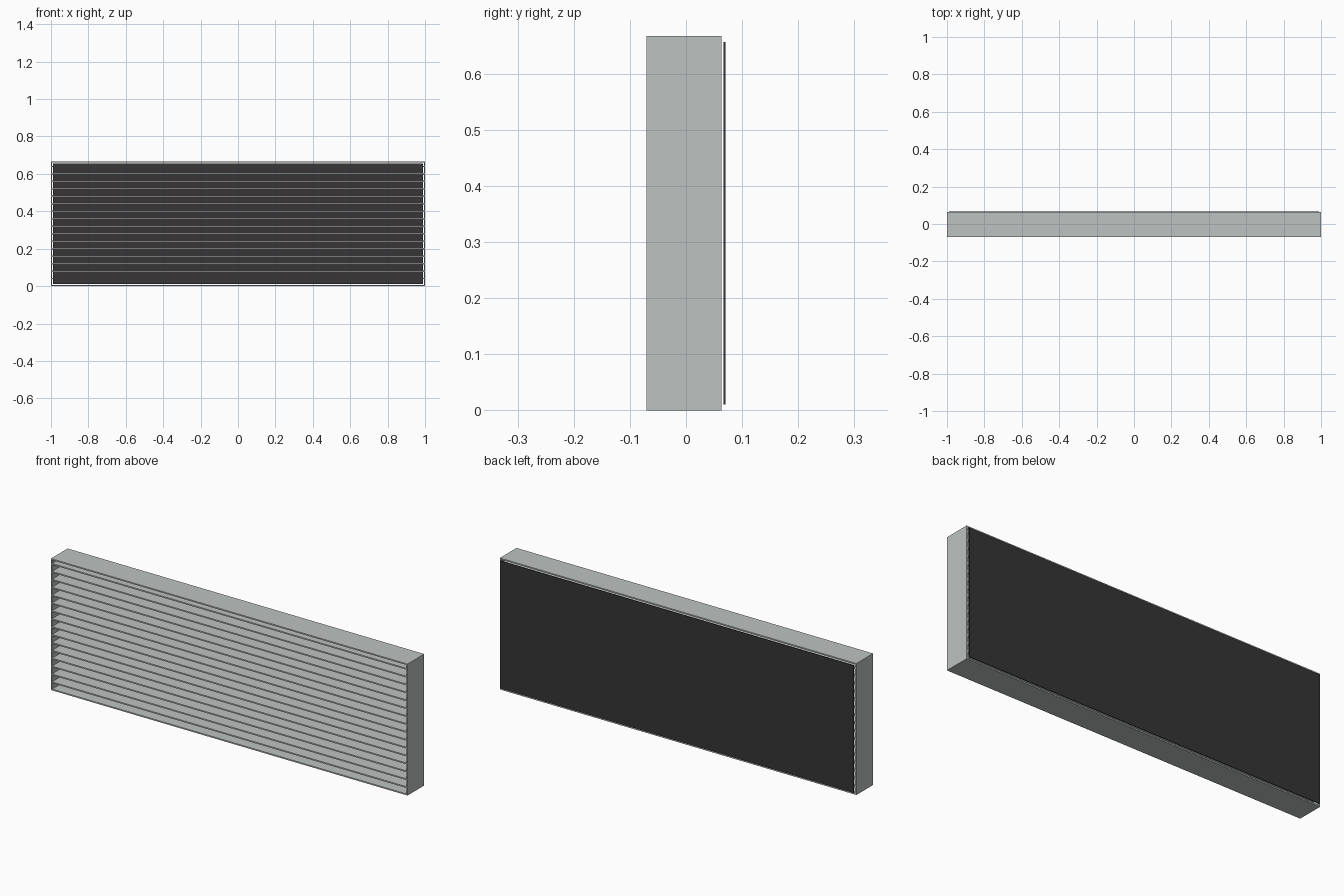
import bpy

if "Cube" in bpy.data.objects:
    bpy.data.objects.remove(bpy.data.objects["Cube"])

W, H = 2.0, 0.6667          # outer width and height
Y0, Y1 = -0.0703, 0.063     # front and back of the casing
T = 0.0067                  # sheet thickness
PITCH, SLATS = 0.04, 16


def material(name, rgb):
    m = bpy.data.materials.new(name)
    m.diffuse_color = (*rgb, 1)
    m.use_nodes = True
    m.node_tree.nodes["Principled BSDF"].inputs["Base Color"].default_value = m.diffuse_color
    return m


grey = material("light_grey_metal", (0.51, 0.54, 0.53))
black = material("black_mesh", (0.038, 0.036, 0.036))


def box(name, lo, hi, mat):
    """Box between two opposite corners."""
    bpy.ops.mesh.primitive_cube_add(size=1)
    ob = bpy.context.object
    ob.name = name
    for v in ob.data.vertices:
        v.co = [(a + b) / 2 + c * (b - a) for a, b, c in zip(lo, hi, v.co)]
    ob.data.materials.append(mat)
    return ob


# Casing: top and bottom plates with side plates between them
box("frame_bottom", (-W / 2, Y0, 0), (W / 2, Y1, T), grey)
box("frame_top", (-W / 2, Y0, H - T), (W / 2, Y1, H), grey)
for side, x in (("left", -W / 2), ("right", W / 2 - T)):
    box("frame_" + side, (x, Y0, T), (x + T, Y1, H - T), grey)

# Horizontal louvre slats
for i in range(SLATS):
    z = PITCH * (i + 1)
    box(f"slat_{i + 1}", (-W / 2 + T, Y0, z - T / 2),
        (W / 2 - T, Y1, z + T / 2), grey)

# Thin dark backing sheet set just behind the casing
box("back_screen", (-W / 2 + 0.01, 0.0667, 0.01),
    (W / 2 - 0.01, 0.0703, H - 0.01), black)
